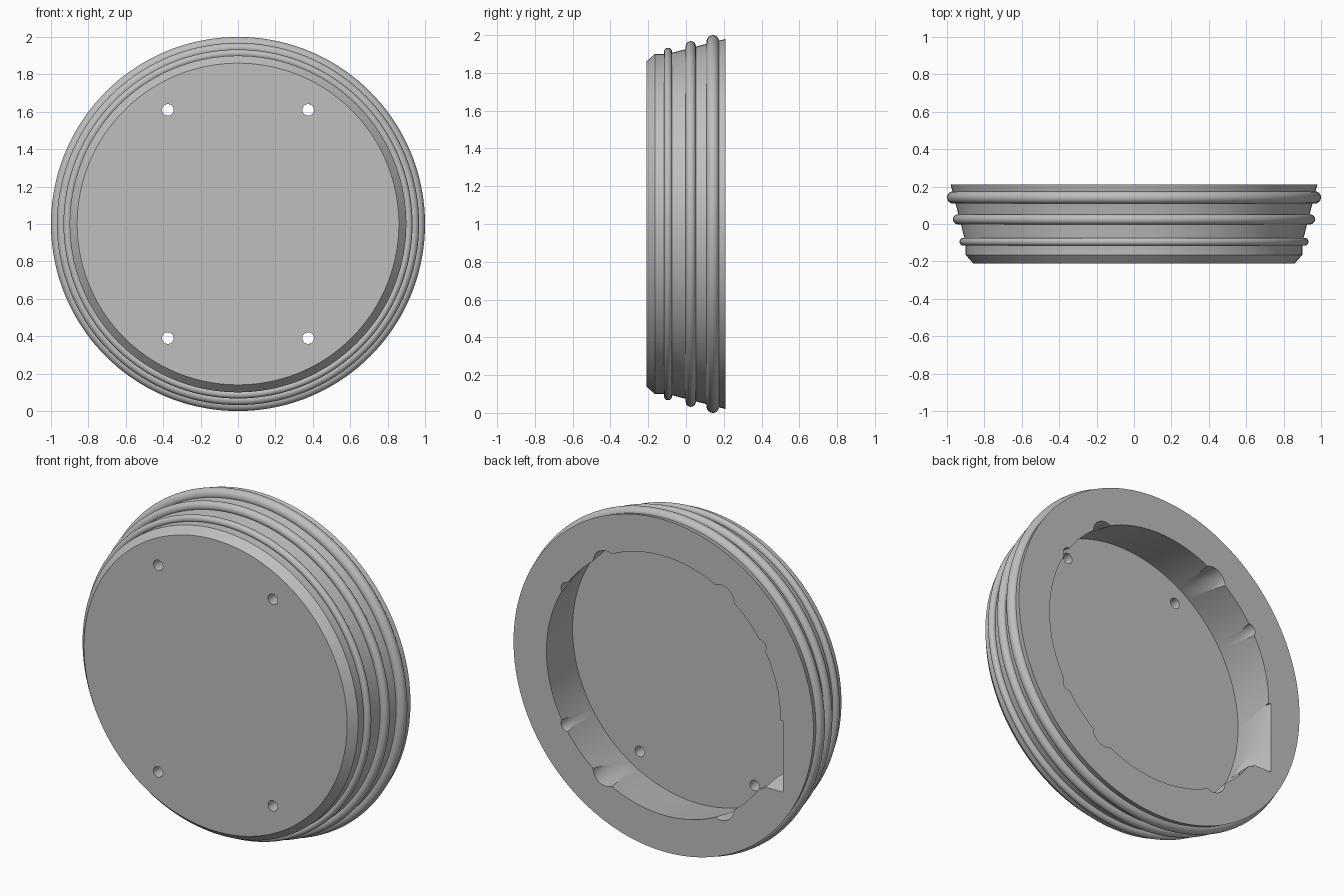
import bpy, bmesh, math
from mathutils import Vector, Matrix

if "Cube" in bpy.data.objects:
    bpy.data.objects.remove(bpy.data.objects["Cube"], do_unlink=True)

grey = bpy.data.materials.new("plain_grey")
grey.use_nodes = True
grey.diffuse_color = (0.52, 0.52, 0.52, 1)
grey.node_tree.nodes["Principled BSDF"].inputs["Base Color"].default_value = grey.diffuse_color

CENTRE = Vector((0, 0, 1))
FLOOR = -0.105
BACK = 0.21


def to_object(bm, name):
    bmesh.ops.recalc_face_normals(bm, faces=bm.faces)
    mesh = bpy.data.meshes.new(name)
    bm.to_mesh(mesh)
    bm.free()
    mesh.materials.append(grey)
    obj = bpy.data.objects.new(name, mesh)
    bpy.context.collection.objects.link(obj)
    return obj


def activate(obj):
    bpy.ops.object.select_all(action='DESELECT')
    obj.select_set(True)
    bpy.context.view_layer.objects.active = obj


def smooth(obj):
    activate(obj)
    bpy.ops.object.shade_smooth_by_angle(angle=math.radians(30))


def lathe(name, profile, steps=144):
    """Revolve (radius, y) points about the depth axis."""
    bm = bmesh.new()
    verts = [bm.verts.new((r, y, 1)) for r, y in profile]
    edges = [bm.edges.new(pair) for pair in zip(verts, verts[1:])]
    bmesh.ops.spin(bm, geom=verts + edges, cent=CENTRE, axis=(0, 1, 0),
                   angle=math.tau, steps=steps, use_duplicate=False)
    bmesh.ops.remove_doubles(bm, verts=bm.verts, dist=1e-4)
    return to_object(bm, name)


def rod(bm, x, z, radius, y0, y1):
    """Cylinder along y, positioned relative to the disc centre."""
    place = Matrix.Translation((x, (y0 + y1) / 2, 1 + z)) @ Matrix.Rotation(math.pi / 2, 4, 'X')
    bmesh.ops.create_cone(bm, cap_ends=True, segments=32, radius1=radius,
                          radius2=radius, depth=y1 - y0, matrix=place)


def cut(body, cutter):
    mod = body.modifiers.new("cut", 'BOOLEAN')
    mod.operation = 'DIFFERENCE'
    mod.solver = 'EXACT'
    mod.object = cutter
    activate(body)
    bpy.ops.object.modifier_apply(modifier=mod.name)
    bpy.data.objects.remove(cutter, do_unlink=True)


# Hollow plug: chamfered front, tapered side, undercut recess in the back
body = lathe("plug_body", [
    (0, -0.21), (0.86, -0.21), (0.90, -0.165), (0.90, -0.10),
    (0.98, BACK), (0.765, BACK), (0.815, FLOOR), (0, FLOOR)])

# Screw holes, and the large and small reliefs in the recess lip
quadrants = [(sx, sz) for sx in (-1, 1) for sz in (-1, 1)]
for name, x, z, radius, y0, y1 in (
        ("screw_holes", 0.375, 0.61, 0.031, -0.3, 0.0),
        ("screw_reliefs", 0.375, 0.61, 0.085, FLOOR + 0.002, 0.3),
        ("small_reliefs", 0.63, 0.40, 0.04, FLOOR + 0.002, 0.3)):
    bm = bmesh.new()
    for sx, sz in quadrants:
        rod(bm, sx * x, sz * z, radius, y0, y1)
    cut(body, to_object(bm, name))

# Sloping side pocket that widens the recess lip
bm = bmesh.new()
bmesh.ops.create_cube(bm, size=1)
for v in bm.verts:
    near = v.co.y > 0
    v.co = (-0.5 if v.co.x > 0 else (-0.785 if near else -0.70),
            BACK + 0.02 if near else FLOOR + 0.004,
            1 if v.co.z > 0 else (0.575 if near else 0.64))
cut(body, to_object(bm, "side_pocket"))
smooth(body)

# Rounded sealing ribs, growing towards the back
for name, y, minor, tip in (("front_rib", -0.095, 0.021, 0.933),
                            ("middle_rib", 0.025, 0.027, 0.968),
                            ("back_rib", 0.142, 0.033, 1.0)):
    bpy.ops.mesh.primitive_torus_add(
        major_radius=tip - minor, minor_radius=minor, major_segments=144,
        minor_segments=24, location=(0, y, 1), rotation=(math.pi / 2, 0, 0))
    rib = bpy.context.object
    rib.name = name
    rib.data.materials.append(grey)
    smooth(rib)
